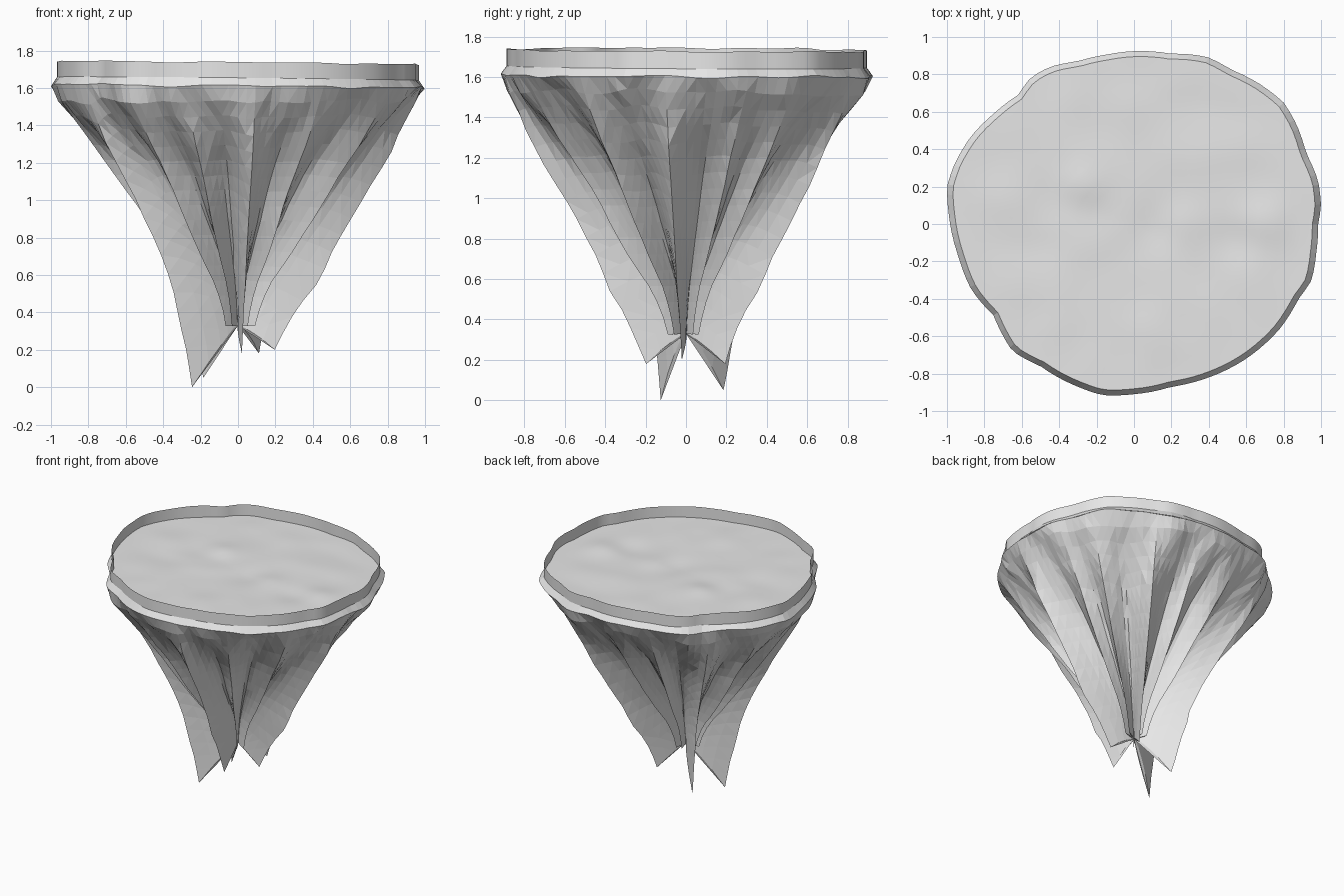
import bpy, bmesh, math, random
from mathutils import noise, Vector

random.seed(4)
if "Cube" in bpy.data.objects:
    bpy.data.objects.remove(bpy.data.objects["Cube"])

stone = bpy.data.materials.new("pale_grey_stone")
stone.use_nodes = True
stone.diffuse_color = (0.8, 0.8, 0.8, 1)
stone.node_tree.nodes["Principled BSDF"].inputs["Base Color"].default_value = (0.8, 0.8, 0.8, 1)

COLUMNS = 120
# Plan outline of the rim
OUTLINE = [(.985, 0), (1, .1), (.985, .23), (.92, .38), (.87, .53), (.8, .65), (.67, .75), (.52, .825),
           (.4, .89), (.32, .905), (.2, .91), (.05, .925), (-.15, .905), (-.3, .87), (-.45, .84),
           (-.55, .785), (-.62, .69), (-.75, .59), (-.87, .47), (-.96, .32), (-1, .2), (-.99, .05),
           (-.94, -.17), (-.87, -.35), (-.75, -.49), (-.65, -.68), (-.5, -.76), (-.3, -.87),
           (-.17, -.915), (0, -.91), (.2, -.87), (.4, -.82), (.6, -.72), (.78, -.56), (.88, -.4),
           (.95, -.3), (.975, -.15)]
# Ridge radius and cleft depth against height
RIDGE = [(.2, .36), (.4, .39), (.53, .42), (.7, .5), (1, .67), (1.3, .85), (1.54, .975), (1.6, 1)]
CLEFT = [(.35, .95), (.6, .7), (.9, .43), (1.2, .26), (1.52, .03), (1.6, 0)]
# Hanging fins: angle, strength, half width, tip height, tip radius
FINS = [(207, 1, 22, 0, .3), (135, 1, 22, .05, .28), (276, 1, 20, .18, .22),
        (354, 1, 22, .2, .2), (60, 1, 22, .18, .23)]
FINS += [(a, .78, 17, .32, .25) for a in (18, 33, 84, 108, 159, 180, 231, 252, 300, 327)]


def lerp_table(table, x):
    if x <= table[0][0]:
        return table[0][1]
    for (x0, y0), (x1, y1) in zip(table, table[1:]):
        if x <= x1:
            return y0 + (y1 - y0) * (x - x0) / (x1 - x0)
    return table[-1][1]


polar = sorted((math.atan2(y, x) % math.tau, math.hypot(x, y)) for x, y in OUTLINE)
polar = [(polar[-1][0] - math.tau, polar[-1][1])] + polar + [(polar[0][0] + math.tau, polar[0][1])]
angles = [math.tau * i / COLUMNS for i in range(COLUMNS)]
rim = [lerp_table(polar, a) for a in angles]


def wave(a, detail, z=0):
    return noise.noise(Vector((math.cos(a) * detail, math.sin(a) * detail, z)))


def tilt(x, y):
    return -.01 * x - .005 * y


def loft(name, rings, centre=None, smooth=False, facets=False):
    """Join closed rings of points, with an optional end point."""
    bm = bmesh.new()
    loops = [[bm.verts.new(p) for p in ring] for ring in rings]
    for a, b in zip(loops, loops[1:]):
        for i in range(COLUMNS):
            j = (i + 1) % COLUMNS
            bm.faces.new((a[i], a[j], b[j], b[i]))
    if centre:
        tip = bm.verts.new(centre)
        for i in range(COLUMNS):
            bm.faces.new((loops[-1][i], loops[-1][(i + 1) % COLUMNS], tip))
    if facets:
        bmesh.ops.triangulate(bm, faces=bm.faces[:])
    mesh = bpy.data.meshes.new(name)
    bm.to_mesh(mesh)
    bm.free()
    mesh.materials.append(stone)
    obj = bpy.data.objects.new(name, mesh)
    bpy.context.collection.objects.link(obj)
    for poly in mesh.polygons:
        poly.use_smooth = smooth
    return obj


def rim_ring(scale, z, ripple=0.0):
    ring = []
    for a, r in zip(angles, rim):
        x, y = r * scale * math.cos(a), r * scale * math.sin(a)
        ring.append((x, y, z + tilt(x, y) + ripple * wave(a, 4)))
    return ring


# Rocky underside: sharp fins meeting at the axis
def fin_at(degrees):
    best = (0, .33, .25)
    for angle, strength, width, tip, reach in FINS:
        gap = abs((degrees - angle + 180) % 360 - 180)
        value = strength * max(0, 1 - gap / width)
        if value > best[0]:
            best = (value, tip, reach)
    return best


STEPS = 16
rock = []
for s in range(STEPS + 1):
    u = s / STEPS
    ring = []
    for (x, y, top), a, r in zip(rim_ring(1, 1.61, .02), angles, rim):
        fin, tip, reach = fin_at(math.degrees(a))
        bottom = .33 + (tip - .33) * fin ** 3.5
        z = top + (bottom - top) * u
        # Each ridge narrows to its own tip
        taper = min(1, max(0, (z - tip) / .36))
        ridge = reach + (lerp_table(RIDGE, z) - reach) * taper
        radius = r * ridge * (1 - lerp_table(CLEFT, z) * (1 - fin ** (1 + 2.5 * u)))
        if 0 < s < STEPS:
            radius *= 1 + .04 * wave(a, 6, z * 2.5) + random.uniform(-.006, .006)
            z += .03 * wave(a, 5, 3 + z) * (1 - u)
        ring.append((radius * math.cos(a), radius * math.sin(a), z))
    rock.append(ring)
loft("rocky_underside", rock[::-1], facets=True)
# Closing faces below the fins
under = loft("fin_undersides", [rock[-1]], (0, 0, .33))
under.data.flip_normals()

# Sloping lip around the top
loft("sloping_lip", [rim_ring(1, 1.61, .02), rim_ring(.968, 1.65)])

# Thin upright band
loft("upright_band", [rim_ring(.968, 1.65), rim_ring(.968, 1.735, .01)], smooth=True)


# Gently rolling top ground
def bump(x, y):
    total = .008 * noise.noise(Vector((x * 4, y * 4, 1)))
    for cx, cy, height in ((-.27, .2, .02), (-.45, .12, -.01), (.13, -.02, -.012), (.25, 0, .01),
                           (.68, 0, .018), (.55, -.08, -.012), (.1, -.55, .008)):
        total += height * math.exp(-((x - cx) ** 2 + (y - cy) ** 2) / .015)
    return total


ground = []
for k in range(16, 0, -1):
    f = k / 16
    ground.append([(x, y, z + bump(x, y) * min(1, 5 * (1 - f))) for x, y, z in rim_ring(.968 * f, 1.65)])
loft("top_ground", ground, (0, 0, 1.65 + bump(0, 0)), smooth=True)
